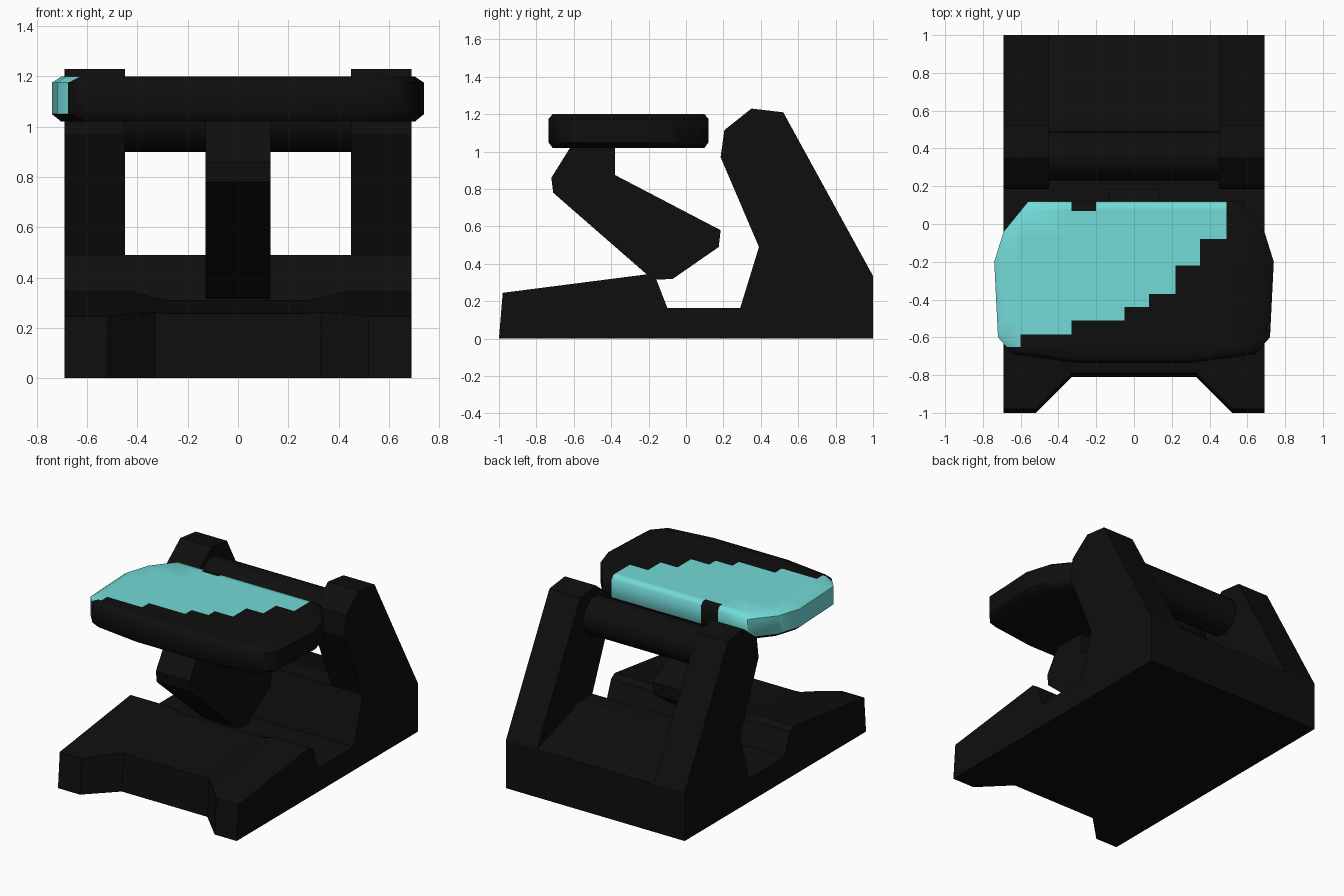
import bpy, bmesh, math

if "Cube" in bpy.data.objects:
    bpy.data.objects.remove(bpy.data.objects["Cube"])


def material(name, rgb):
    m = bpy.data.materials.new(name)
    m.diffuse_color = (*rgb, 1)
    m.use_nodes = True
    m.node_tree.nodes["Principled BSDF"].inputs["Base Color"].default_value = m.diffuse_color
    return m


BLACK = material("matte black", (0.0045, 0.0045, 0.0045))
CYAN = material("light cyan", (0.17, 0.70, 0.68))


def finish(bm, name, mats=(BLACK,), smooth=None):
    bmesh.ops.recalc_face_normals(bm, faces=bm.faces)
    me = bpy.data.meshes.new(name)
    bm.to_mesh(me)
    bm.free()
    ob = bpy.data.objects.new(name, me)
    bpy.context.collection.objects.link(ob)
    for m in mats:
        me.materials.append(m)
    if smooth:
        bpy.ops.object.select_all(action='DESELECT')
        ob.select_set(True)
        bpy.context.view_layer.objects.active = ob
        bpy.ops.object.shade_smooth_by_angle(angle=math.radians(smooth))
    return ob


def loft(bm, rings):
    """Skin a list of equal-length closed rings and cap both ends."""
    vs = [[bm.verts.new(p) for p in r] for r in rings]
    n = len(vs[0])
    for a, b in zip(vs, vs[1:]):
        for i in range(n):
            j = (i + 1) % n
            bm.faces.new((a[i], a[j], b[j], b[i]))
    bm.faces.new(vs[0])
    bm.faces.new(vs[-1])


def slab(name, profile, x0, x1):
    bm = bmesh.new()
    loft(bm, [[(x, y, z) for y, z in profile] for x in (x0, x1)])
    return finish(bm, name)


# Base: side profile swept across x, with a notched front and a shallow groove
def base_ring(x, front, dip):
    top = 0.245 + (front + 1) * 0.12
    prof = [(front, 0), (front + 0.02, top - dip * 0.3), (-0.2, 0.345 - dip),
            (-0.16, 0.32 - dip * 0.4), (-0.1, 0.165), (0.29, 0.165),
            (0.39, 0.49), (0.52, 0.49), (1, 0.335), (1, 0)]
    return [(x, y, z) for y, z in prof]


half = [(0.69, -1, 0), (0.52, -1, 0), (0.42, -0.9, 0), (0.33, -0.81, 0.025), (0.28, -0.81, 0.035)]
stations = [(-x, f, d) for x, f, d in half] + half[::-1]
bm = bmesh.new()
loft(bm, [base_ring(*s) for s in stations])
finish(bm, "base")

# Two rear uprights
upright = [(0.39, 0.49), (0.185, 0.97), (0.205, 1.115), (0.35, 1.23), (0.52, 1.21), (1, 0.335)]
for side, sx in (("left", -1), ("right", 1)):
    slab(side + "_upright", upright, sx * 0.45, sx * 0.69)

# Round crossbar between the uprights
bm = bmesh.new()
ring = [(0.36 + 0.13 * math.cos(math.tau * i / 20), 1.03 + 0.13 * math.sin(math.tau * i / 20))
        for i in range(20)]
loft(bm, [[(x, y, z) for y, z in ring] for x in (-0.46, 0.46)])
finish(bm, "crossbar", smooth=40)

# Bent arm carrying the pad
slab("arm", [(-0.62, 1.04), (-0.62, 1.02), (-0.72, 0.86), (-0.71, 0.78), (-0.2, 0.335), (-0.15, 0.315),
             (-0.07, 0.32), (0.175, 0.49), (0.185, 0.58), (-0.38, 0.875), (-0.38, 1.04)], -0.13, 0.13)

# Pad: chamfered outline, cut along the stepped border between the two colours
side = [(0.56, 0.12), (0.69, -0.04), (0.74, -0.2), (0.72, -0.6), (0.64, -0.69), (0.3, -0.735)]
outline = side + [(-x, y) for x, y in side[::-1]]
bm = bmesh.new()
loft(bm, [[(x * s, (y + 0.3) * s - 0.3, z) for x, y in outline]
          for z, s in ((1.02, 0.95), (1.05, 1), (1.175, 1), (1.2, 0.95))])
# (right limit in x, lowest y that is cyan)
steps = [(-0.6, -0.65), (-0.33, -0.585), (-0.05, -0.51), (0.08, -0.44),
         (0.22, -0.37), (0.35, -0.22), (0.49, -0.08)]
cuts = [((x, 0, 0), (1, 0, 0)) for x, _ in steps + [(-0.2, 0)]]
cuts += [((0, y, 0), (0, 1, 0)) for _, y in steps + [(0, 0.07)]]
for co, no in cuts:
    bmesh.ops.bisect_plane(bm, geom=bm.verts[:] + bm.edges[:] + bm.faces[:],
                           plane_co=co, plane_no=no, dist=1e-5)
bmesh.ops.recalc_face_normals(bm, faces=bm.faces)
for f in bm.faces:
    c = f.calc_center_median()
    limit = next((y for x, y in steps if c.x < x), 9)
    notch = -0.33 < c.x < -0.2 and c.y > 0.07
    if f.normal.z > -0.3 and c.y > limit and not notch:
        f.material_index = 1
finish(bm, "pad", (BLACK, CYAN), smooth=50)
